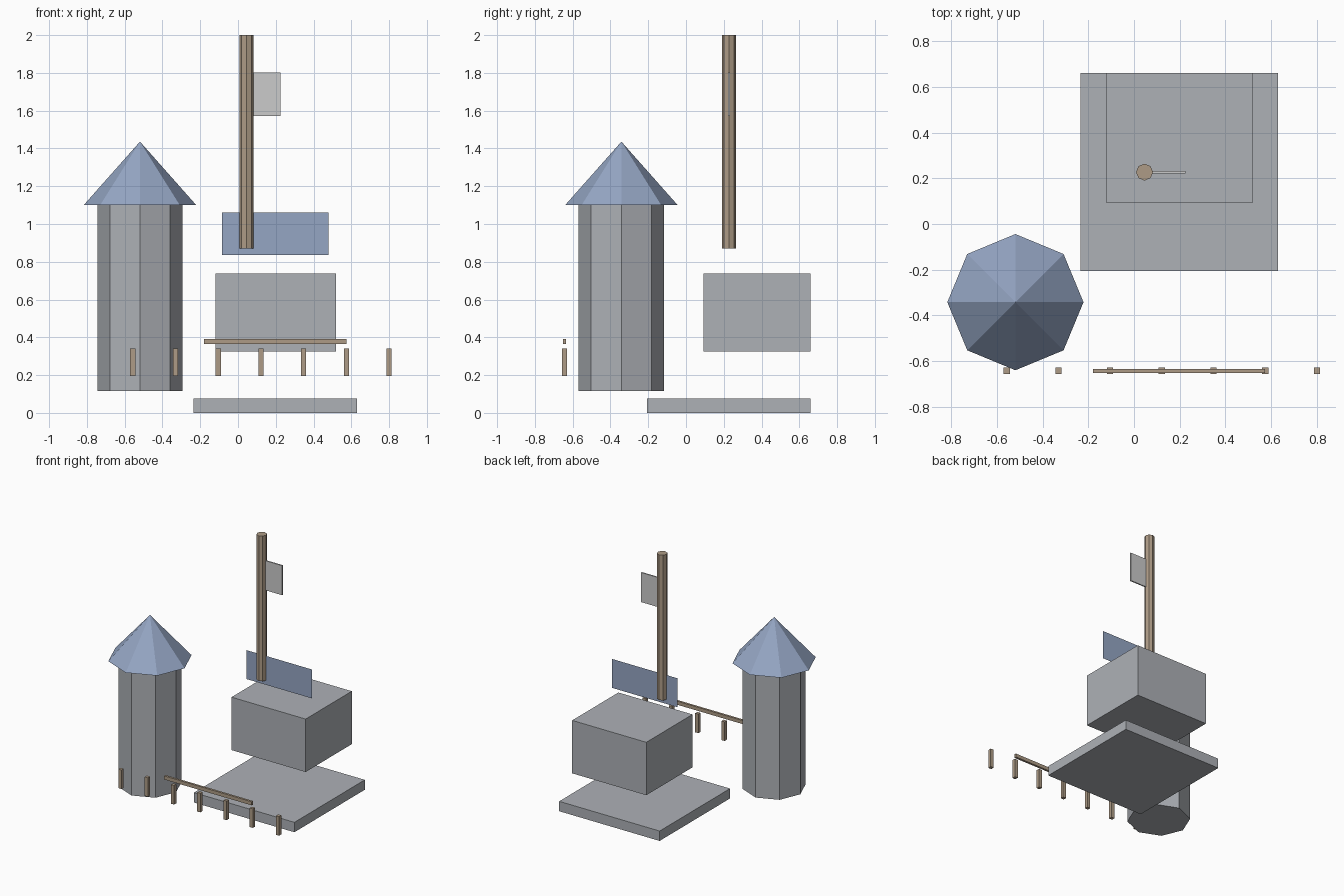
import bpy

if "Cube" in bpy.data.objects:
    bpy.data.objects.remove(bpy.data.objects["Cube"])


def material(name, color):
    m = bpy.data.materials.new(name)
    m.diffuse_color = (*color, 1)
    m.use_nodes = True
    m.node_tree.nodes["Principled BSDF"].inputs["Base Color"].default_value = m.diffuse_color
    return m


STONE = material("stone", (0.42, 0.44, 0.47))
ROOF = material("blue_roof", (0.30, 0.38, 0.55))
WOOD = material("wood", (0.42, 0.33, 0.24))


def finish(name, mat):
    ob = bpy.context.object
    ob.name = name
    if mat:
        ob.data.materials.append(mat)
    return ob


def box(name, lo, hi, mat=None):
    bpy.ops.mesh.primitive_cube_add(size=1, location=[(a + b) / 2 for a, b in zip(lo, hi)])
    ob = finish(name, mat)
    ob.scale = [b - a for a, b in zip(lo, hi)]
    bpy.ops.object.transform_apply(location=False, rotation=False, scale=True)
    return ob


def octagon(name, x, y, z0, z1, r0, r1, mat):
    bpy.ops.mesh.primitive_cone_add(vertices=8, radius1=r0, radius2=r1, depth=z1 - z0,
                                    location=(x, y, (z0 + z1) / 2))
    return finish(name, mat)


# Stone slab and hall block
box("base_slab", (-0.235, -0.206, 0), (0.63, 0.66, 0.077), STONE)
box("hall", (-0.12, 0.092, 0.325), (0.518, 0.66, 0.737), STONE)

# Paper-thin upright roof panel above the hall
bpy.ops.mesh.primitive_grid_add(x_subdivisions=1, y_subdivisions=1, size=1,
                                location=(0.198, 0.227, 0.948), rotation=(1.5707963, 0, 0))
panel = finish("roof_panel", ROOF)
panel.scale = (0.564, 0.225, 1)

# Eight-sided tower with pointed roof
octagon("tower", -0.519, -0.342, 0.117, 1.10, 0.226, 0.226, STONE)
octagon("tower_roof", -0.519, -0.342, 1.10, 1.436, 0.298, 0, ROOF)

# Flag pole and flag
octagon("flag_pole", 0.046, 0.227, 0.87, 2.0, 0.037, 0.037, WOOD)
box("flag", (0.08, 0.222, 1.573), (0.225, 0.232, 1.803))

# Fence posts and floating rail
for i in range(7):
    x = -0.557 + i * 0.2262
    box(f"fence_post_{i + 1}", (x - 0.0135, -0.656, 0.194), (x + 0.0135, -0.629, 0.342), WOOD)
box("fence_rail", (-0.18, -0.651, 0.364), (0.574, -0.634, 0.392), WOOD)
